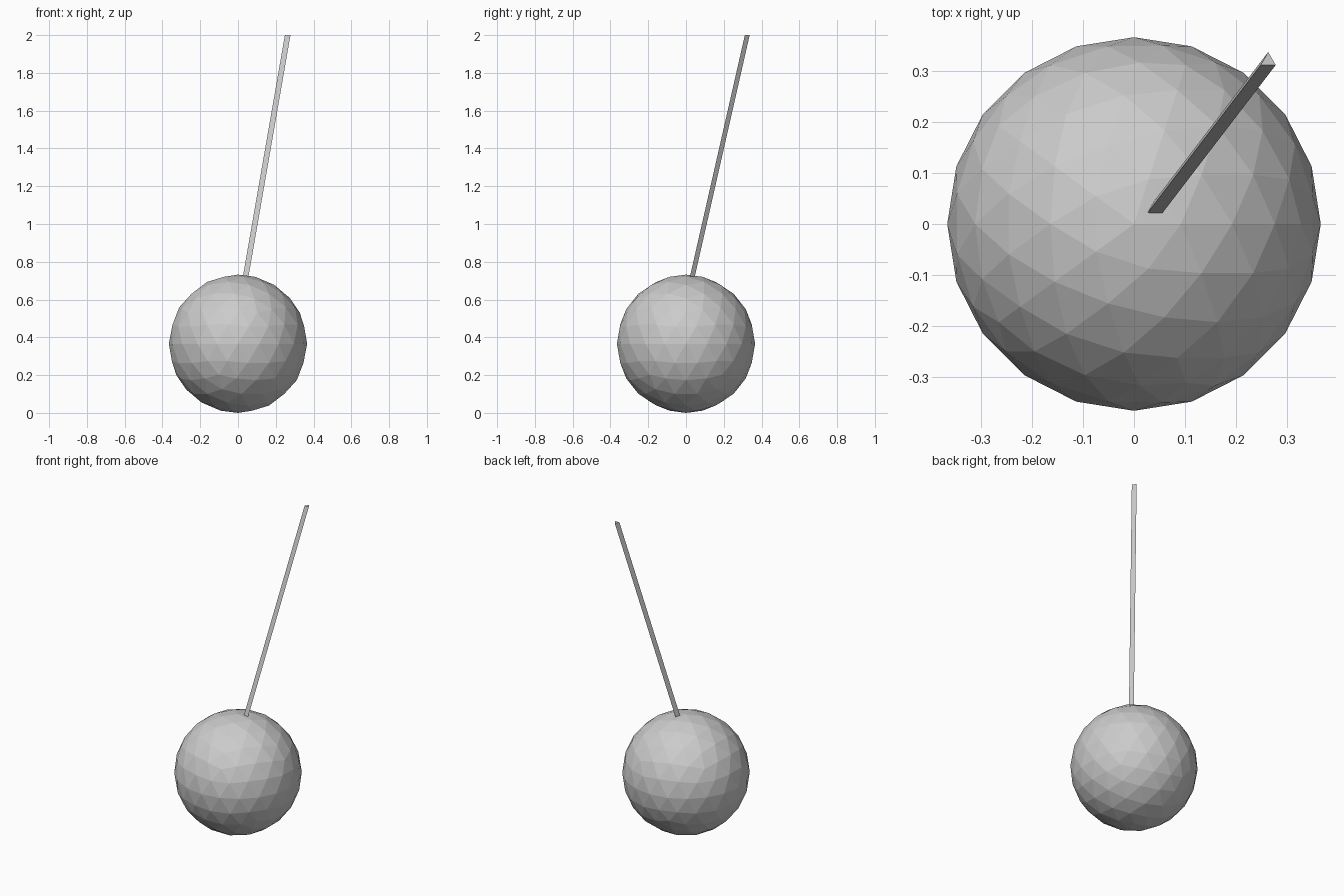
import bpy, bmesh
from math import sin, cos, radians
from mathutils import Vector

if "Cube" in bpy.data.objects:
    bpy.data.objects.remove(bpy.data.objects["Cube"])

R = 0.366

# faceted ball resting on the ground
bpy.ops.mesh.primitive_ico_sphere_add(subdivisions=3, radius=R, location=(0, 0, R))
bpy.context.object.name = "ball"

# thin leaning three-sided stick with level ends
def leaning_prism(name, start, end, radius, sides=3):
    bm = bmesh.new()
    rings = []
    for centre in (start, end):
        ring = []
        for i in range(sides):
            a = radians(90 + 360 * i / sides)
            ring.append(bm.verts.new(Vector(centre) + Vector((radius * cos(a), radius * sin(a), 0))))
        rings.append(ring)
    low, high = rings
    for i in range(sides):
        j = (i + 1) % sides
        bm.faces.new((low[i], low[j], high[j], high[i]))
    bm.faces.new(low[::-1])
    bm.faces.new(high)
    mesh = bpy.data.meshes.new(name)
    bm.to_mesh(mesh)
    bm.free()
    obj = bpy.data.objects.new(name, mesh)
    bpy.context.collection.objects.link(obj)
    return obj

leaning_prism("stick", (0.0395, 0.028, 0.715), (0.263, 0.32, 2.0), 0.017)
